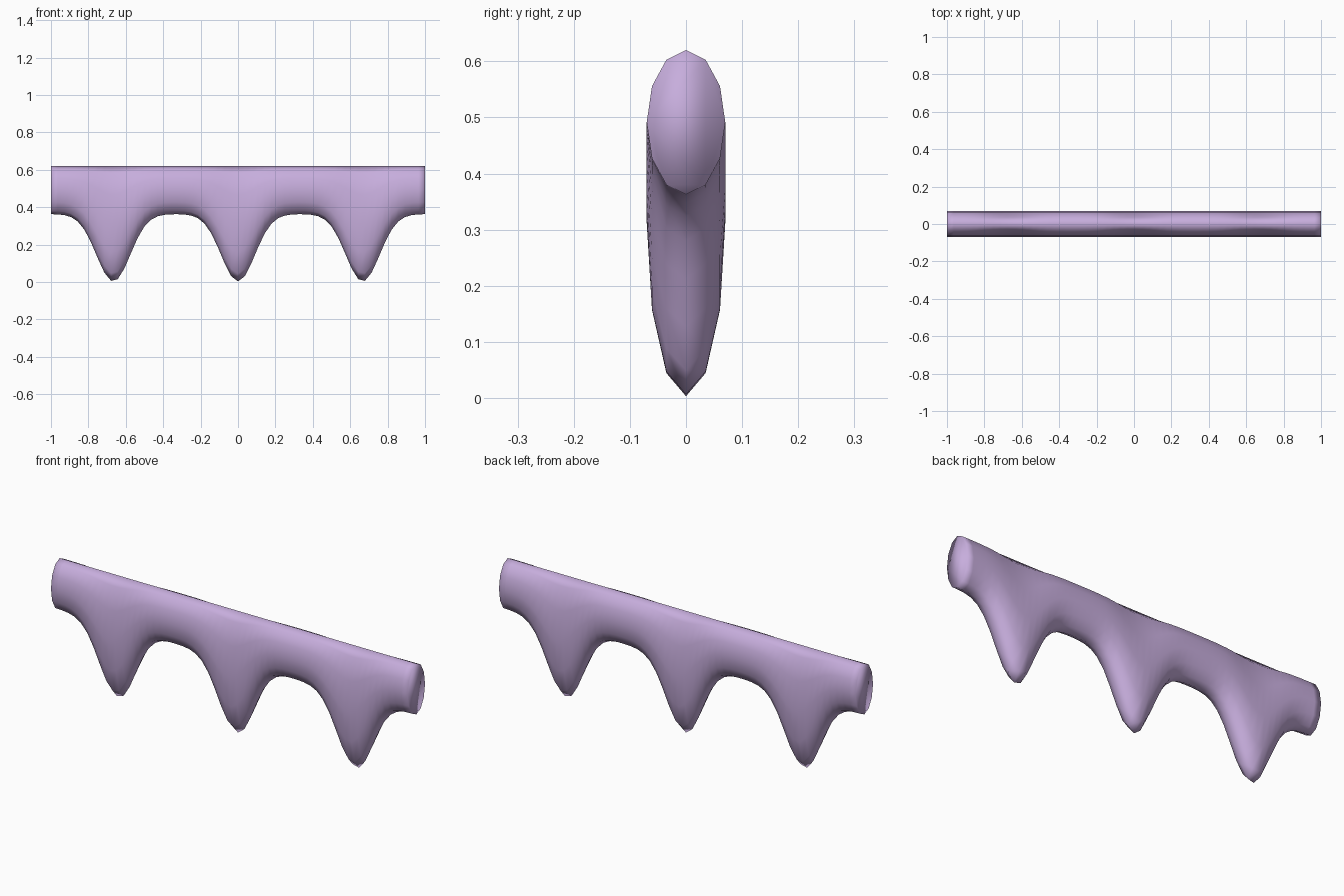
import bpy, bmesh, math

if "Cube" in bpy.data.objects:
    bpy.data.objects.remove(bpy.data.objects["Cube"])

SEGMENTS, SIDES = 56, 12
TOP, BOTTOM, HALF_Y = 0.62, 0.363, 0.07
TIPS = (-2 / 3, 0, 2 / 3)


def lower_edge(x):
    # straight underside pulled down into three rounded points
    d = min(abs(x - t) for t in TIPS)
    return BOTTOM - 0.36 * math.exp(-(d / 0.128) ** 2)


# Dripping bar: elliptical sections swept along x
bm = bmesh.new()
rings = []
for i in range(SEGMENTS + 1):
    x = -1 + 2 * i / SEGMENTS
    low = lower_edge(x)
    mid, half = (TOP + low) / 2, (TOP - low) / 2
    rings.append([bm.verts.new((x, HALF_Y * math.sin(a), mid + half * math.cos(a)))
                  for a in (2 * math.pi * k / SIDES for k in range(SIDES))])
for r, s in zip(rings, rings[1:]):
    for k in range(SIDES):
        n = (k + 1) % SIDES
        bm.faces.new((r[k], r[n], s[n], s[k]))

# End caps
bm.faces.new(rings[0])
bm.faces.new(rings[-1])
bmesh.ops.recalc_face_normals(bm, faces=bm.faces)
for f in bm.faces:
    f.smooth = True

mesh = bpy.data.meshes.new("dripping_bar")
bm.to_mesh(mesh)
bm.free()
bar = bpy.data.objects.new("dripping_bar", mesh)
bpy.context.collection.objects.link(bar)

# Lilac surface
mat = bpy.data.materials.new("lilac")
mat.diffuse_color = (0.57, 0.42, 0.72, 1)
mat.use_nodes = True
mat.node_tree.nodes["Principled BSDF"].inputs["Base Color"].default_value = mat.diffuse_color
mesh.materials.append(mat)
